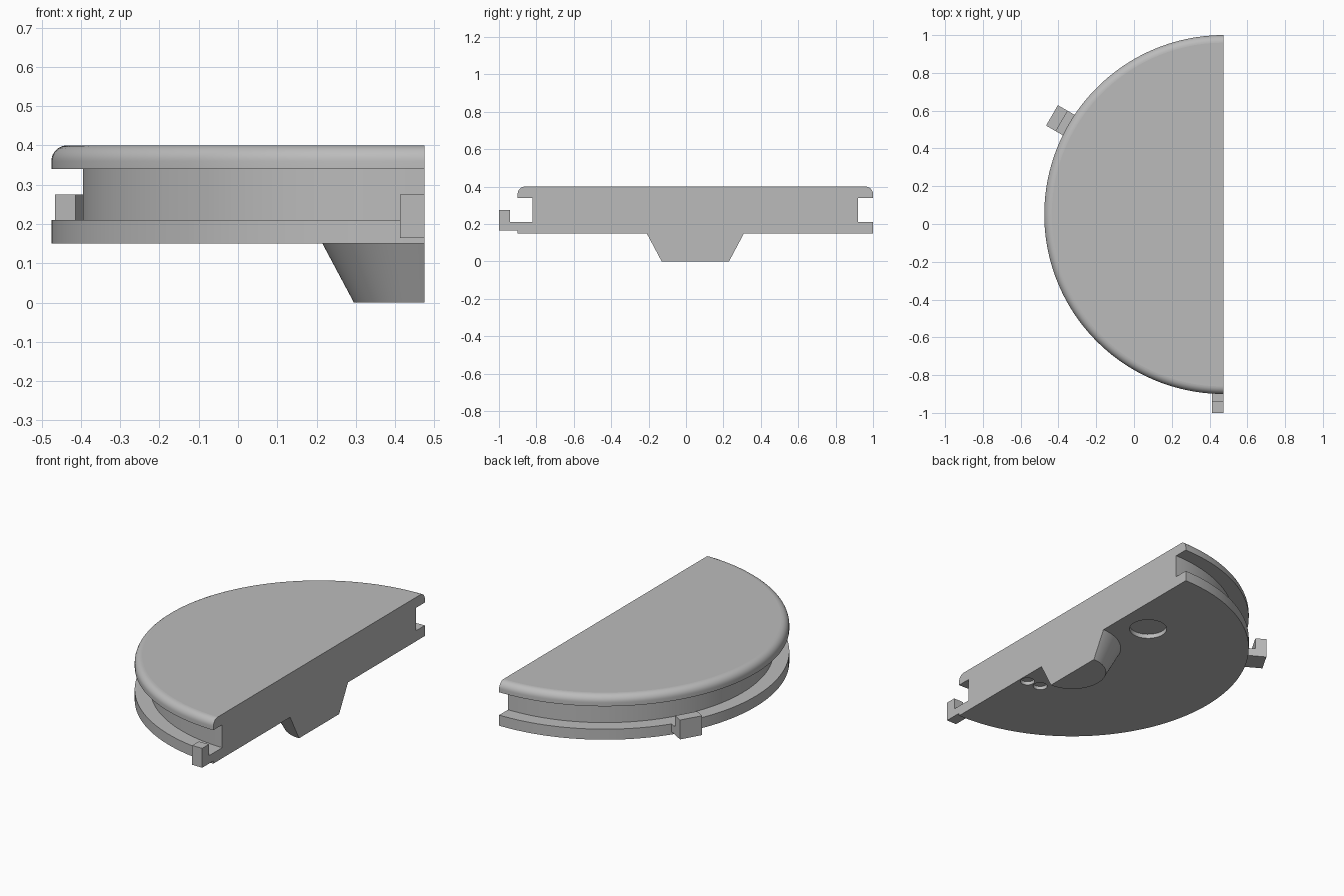
import bpy, bmesh
from math import sin, cos, pi, radians
from mathutils import Matrix, Vector

if "Cube" in bpy.data.objects:
    bpy.data.objects.remove(bpy.data.objects["Cube"], do_unlink=True)

CENTRE = Vector((0.475, 0.05, 0))
RADIUS, GROOVE, FILLET = 0.95, 0.87, 0.04
BASE, LIP, UNDER, TOP = 0.15, 0.21, 0.34, 0.40
STEPS = 80

grey = bpy.data.materials.new("light grey")
grey.use_nodes = True
colour = (0.5, 0.5, 0.5, 1)
grey.diffuse_color = colour
grey.node_tree.nodes["Principled BSDF"].inputs["Base Color"].default_value = colour


def finish(name, bm):
    bmesh.ops.recalc_face_normals(bm, faces=bm.faces)
    mesh = bpy.data.meshes.new(name)
    bm.to_mesh(mesh)
    bm.free()
    mesh.materials.append(grey)
    obj = bpy.data.objects.new(name, mesh)
    bpy.context.collection.objects.link(obj)
    return obj


def half_turned(name, profile):
    """Sweep an (r, z) profile through the half circle on the -x side."""
    bm = bmesh.new()
    columns = []
    for i in range(STEPS + 1):
        a = pi / 2 + pi * i / STEPS
        columns.append([bm.verts.new(CENTRE + Vector((r * cos(a), r * sin(a), z)))
                        for r, z in profile])
    for a, b in zip(columns, columns[1:]):
        for j in range(len(profile) - 1):
            bm.faces.new((a[j], b[j], b[j + 1], a[j + 1]))
    bm.faces.new([c[0] for c in columns])
    bm.faces.new([c[-1] for c in columns])
    bm.faces.new(columns[0] + columns[-1][::-1])
    return finish(name, bm)


def tab(name, angle, side_a, side_b):
    """Hooked tab pointing outwards at an angle, between two sideways offsets."""
    hook = [(0.94, 0.165), (1.05, 0.165), (1.05, 0.275),
            (0.99, 0.275), (0.99, LIP), (0.94, LIP)]
    bm = bmesh.new()
    face = bm.faces.new([bm.verts.new((r, side_a, z)) for r, z in hook])
    ext = bmesh.ops.extrude_face_region(bm, geom=[face], use_keep_orig=True)
    moved = [g for g in ext["geom"] if isinstance(g, bmesh.types.BMVert)]
    bmesh.ops.translate(bm, verts=moved, vec=(0, side_b - side_a, 0))
    turn = Matrix.Translation(CENTRE) @ Matrix.Rotation(radians(angle), 4, "Z")
    bmesh.ops.transform(bm, matrix=turn, verts=bm.verts)
    return finish(name, bm)


def recess(obj, x, y, radius, depth):
    """Sink a shallow round pocket into the underside."""
    bm = bmesh.new()
    place = Matrix.Translation(CENTRE + Vector((x, y, BASE)))
    bmesh.ops.create_cone(bm, cap_ends=True, segments=40, radius1=radius,
                          radius2=radius, depth=2 * depth, matrix=place)
    cutter = finish("recess_cutter", bm)
    cutter.hide_render = True
    mod = obj.modifiers.new("recess", "BOOLEAN")
    mod.operation, mod.solver, mod.object = "DIFFERENCE", "EXACT", cutter
    bpy.context.view_layer.objects.active = obj
    bpy.ops.object.modifier_apply(modifier=mod.name)
    bpy.data.objects.remove(cutter, do_unlink=True)


# Grooved half disc with a tapered foot and a rounded top edge
rounding = [(RADIUS - FILLET + FILLET * cos(t), TOP - FILLET + FILLET * sin(t))
            for t in (pi / 2 * i / 8 for i in range(9))]
profile = [(0.18, 0), (0.26, BASE), (RADIUS, BASE), (RADIUS, LIP),
           (GROOVE, LIP), (GROOVE, UNDER), (RADIUS, UNDER)] + rounding
body = half_turned("half_disc_body", profile)

# Pockets in the underside
recess(body, -0.18, 0.42, 0.1, 0.025)
recess(body, -0.045, -0.43, 0.038, 0.02)
recess(body, -0.13, -0.425, 0.038, 0.02)

# Smooth round walls, flat level faces
bpy.ops.object.select_all(action="DESELECT")
body.select_set(True)
bpy.context.view_layer.objects.active = body
bpy.ops.object.shade_smooth_by_angle(angle=radians(30))
for poly in body.data.polygons:
    if abs(poly.normal.z) > 0.999 or poly.normal.x > 0.999:
        poly.use_smooth = False

# Locking tabs: one whole, one halved by the straight cut
tab("side_tab", 150, -0.0625, 0.0625)
tab("front_half_tab", 270, -0.0625, 0)
